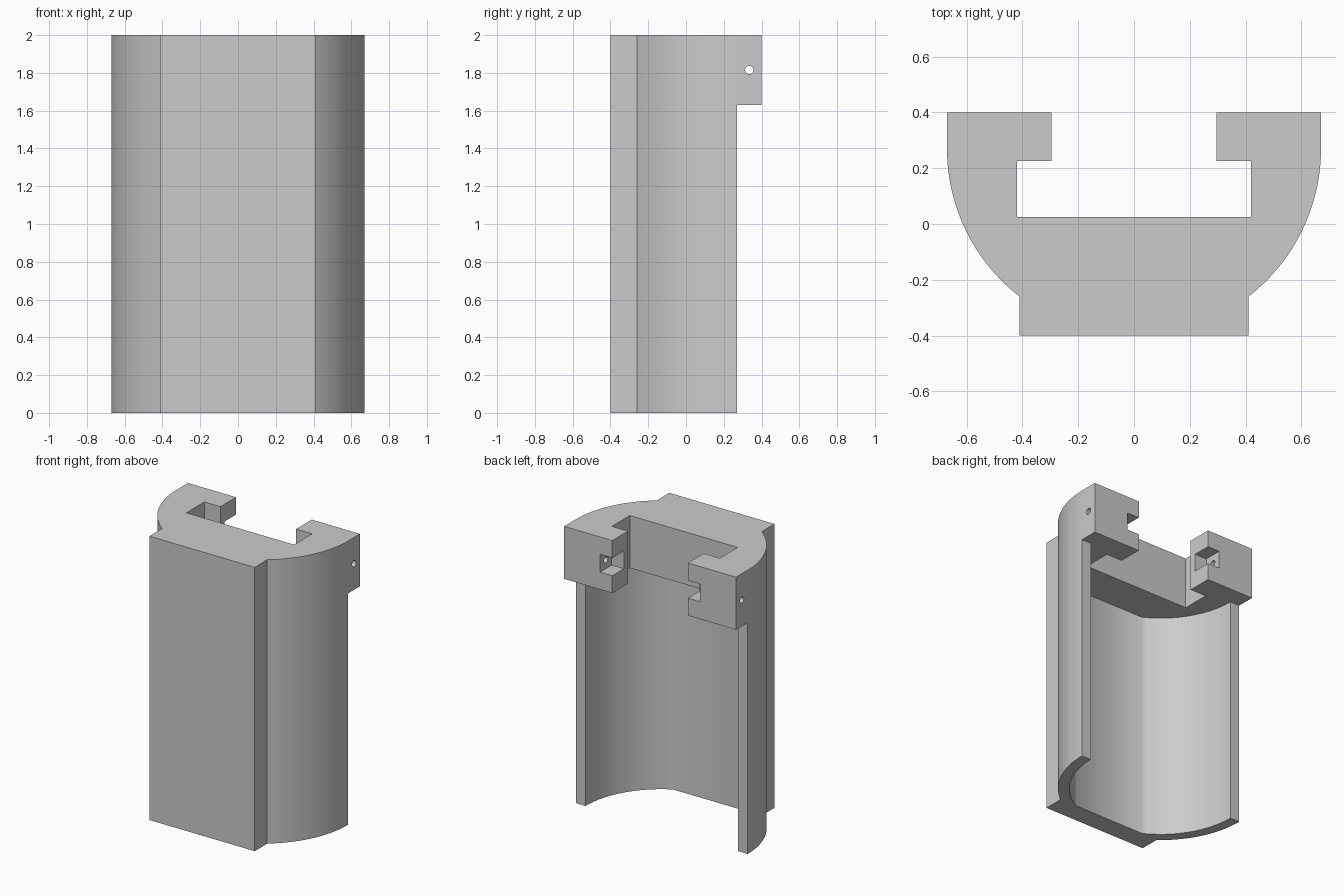
import bpy, bmesh, math
from mathutils import Matrix

if "Cube" in bpy.data.objects:
    bpy.data.objects.remove(bpy.data.objects["Cube"], do_unlink=True)

TOP, STEP = 2.0, 1.63        # full height, underside of the clamp block
AXIS_Y = 0.27                # centre of the round walls
OUTER, INNER = 0.67, 0.595   # wall radii
FRONT, BACK = -0.4, 0.4

grey = bpy.data.materials.new("grey plastic")
grey.use_nodes = True
grey.diffuse_color = (0.6, 0.6, 0.6, 1)
grey.node_tree.nodes["Principled BSDF"].inputs["Base Color"].default_value = (0.6, 0.6, 0.6, 1)


def make(name, bm):
    bmesh.ops.recalc_face_normals(bm, faces=bm.faces)
    mesh = bpy.data.meshes.new(name)
    bm.to_mesh(mesh)
    bm.free()
    mesh.materials.append(grey)
    obj = bpy.data.objects.new(name, mesh)
    bpy.context.collection.objects.link(obj)
    return obj


def prism(name, half, z0, z1):
    """Extrude a profile given as its +x half, mirrored across x = 0."""
    points = half + [(-x, y) for x, y in reversed(half)]
    bm = bmesh.new()
    face = bm.faces.new([bm.verts.new((x, y, z0)) for x, y in points])
    new = bmesh.ops.extrude_face_region(bm, geom=[face])["geom"]
    bmesh.ops.translate(bm, vec=(0, 0, z1 - z0),
                        verts=[v for v in new if isinstance(v, bmesh.types.BMVert)])
    return make(name, bm)


def arc(radius, start_x, steps=24):
    """Quarter-round wall from x = start_x out to the widest point."""
    a0 = -math.acos(start_x / radius)
    return [(radius * math.cos(a0 * (1 - i / steps)),
             AXIS_Y + radius * math.sin(a0 * (1 - i / steps))) for i in range(steps + 1)]


# Solid body: flat front plate, round sides, flat back
body = prism("holder_body", [(0.41, FRONT)] + arc(OUTER, 0.41) + [(OUTER, BACK)], 0, TOP)

# Lower hollow, also trimming the back of the shell below the block
hollow = prism("hollow_cutter", arc(INNER, 0.28) + [(1, AXIS_Y), (1, 0.6)], -0.1, STEP)

# T-shaped slot through the upper block
slot = prism("slot_cutter", [(0.42, 0.025), (0.42, 0.225), (0.295, 0.225), (0.295, 0.6)],
             1.5, 2.1)

# Square pockets in the inner back corners of both lips
pocket = prism("pocket_cutter", [(0.39, AXIS_Y), (0.39, 0.6)], 1.752, 1.878)

# Cross pin hole through both lips
bm = bmesh.new()
bmesh.ops.create_cone(bm, cap_ends=True, segments=24, radius1=0.022, radius2=0.022, depth=2,
                      matrix=Matrix.Translation((0, 0.335, 1.815)) @ Matrix.Rotation(math.pi / 2, 4, 'Y'))
pin = make("pin_hole_cutter", bm)

for cutter in (hollow, slot, pocket, pin):
    cutter.hide_render = True
    mod = body.modifiers.new(cutter.name, 'BOOLEAN')
    mod.operation = 'DIFFERENCE'
    mod.solver = 'EXACT'
    mod.object = cutter

# Apply the cuts, drop the cutters, smooth the round walls
bpy.context.view_layer.update()
evaluated = body.evaluated_get(bpy.context.evaluated_depsgraph_get())
result = bpy.data.meshes.new_from_object(evaluated)
body.modifiers.clear()
body.data = result
for cutter in (hollow, slot, pocket, pin):
    bpy.data.objects.remove(cutter, do_unlink=True)

bpy.ops.object.select_all(action='DESELECT')
body.select_set(True)
bpy.context.view_layer.objects.active = body
bpy.ops.object.shade_smooth_by_angle(angle=math.radians(30))
